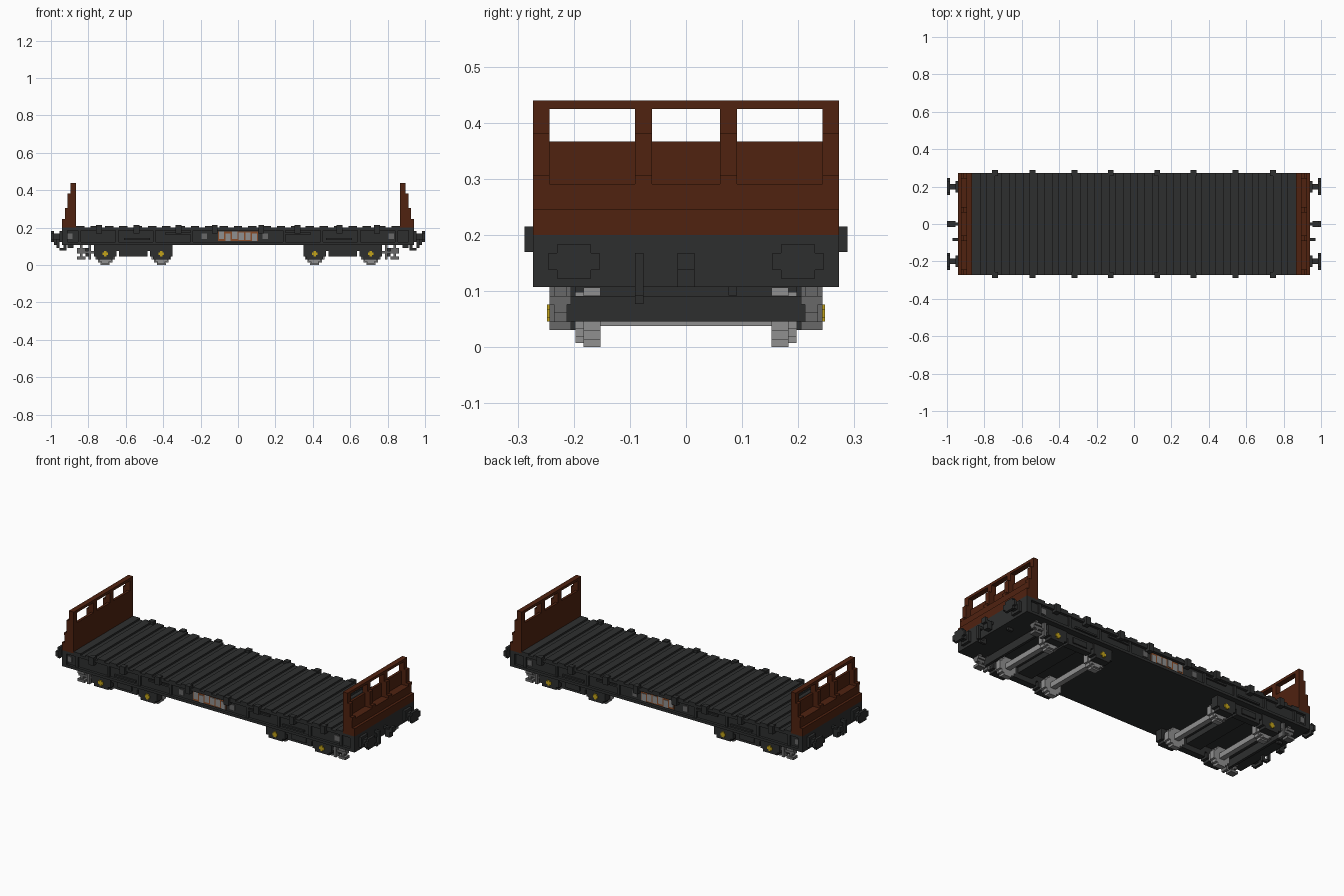
import bpy, bmesh
from mathutils import Vector

if "Cube" in bpy.data.objects:
    bpy.data.objects.remove(bpy.data.objects["Cube"])


def material(name, red, green, blue):
    mat = bpy.data.materials.new(name)
    mat.use_nodes = True
    mat.diffuse_color = (red, green, blue, 1)
    bsdf = mat.node_tree.nodes["Principled BSDF"]
    bsdf.inputs["Base Color"].default_value = mat.diffuse_color
    return mat


CHARCOAL = material("charcoal", 0.027, 0.028, 0.028)
BROWN = material("rust_brown", 0.08, 0.016, 0.005)
STEEL = material("light_steel", 0.28, 0.28, 0.28)
GREY = material("mid_grey", 0.14, 0.14, 0.14)
YELLOW = material("yellow", 0.55, 0.37, 0.01)
RUST = material("orange_rust", 0.25, 0.07, 0.02)

# Shared measures
UNIT = 1 / 66            # size of one block
HALF = UNIT / 2
PLATE = 0.005            # thickness of painted plates
LENGTH = 0.94            # half length of the body
WIDTH = 0.273            # half width of the body
WEB = WIDTH - UNIT       # recessed side face
INNER = 0.865            # inside of the end boards
SILL, DECK, TOP = 0.107, 0.2, 0.44
AXLE = 0.053             # axle height and wheel radius
AXLES = (0.41, 0.71)
WHEEL_IN, WHEEL_OUT, BOGIE = 0.152, 0.197, 0.243


def about(centre, half):
    return centre - half, centre + half


def across(half):
    return about(0, half)


def up(start, size):
    return start, start + size


def part(name, mat, boxes, mirror=""):
    """Join boxes given as (x span, y span, z span), reflected over the mirror axes."""
    bm = bmesh.new()
    for side_x in ((1, -1) if "x" in mirror else (1,)):
        for side_y in ((1, -1) if "y" in mirror else (1,)):
            side = Vector((side_x, side_y, 1))
            for spans in boxes:
                low, high = (Vector(ends) for ends in zip(*spans))
                for v in bmesh.ops.create_cube(bm, size=1)["verts"]:
                    v.co = ((low + high) / 2 + v.co * (high - low)) * side
    bmesh.ops.recalc_face_normals(bm, faces=bm.faces)
    mesh = bpy.data.meshes.new(name)
    bm.to_mesh(mesh)
    bm.free()
    mesh.materials.append(mat)
    bpy.context.collection.objects.link(bpy.data.objects.new(name, mesh))


def spread(first, last, count):
    return [first + (last - first) * i / (count - 1) for i in range(count)]


def stepped_wheel(x, radius, y_span):
    """Round block lying along y, made of three crossed boxes."""
    wide, middle, narrow = radius, radius * 0.75, radius * 0.45
    return [(about(x, a), y_span, about(AXLE, b))
            for a, b in ((wide, narrow), (middle, middle), (narrow, wide))]


# Underframe with recessed side webs, flanges and end beams
part("underframe", CHARCOAL, [(across(LENGTH), across(WEB), (SILL, DECK))])
part("sill_flanges", CHARCOAL, [(across(LENGTH), (WEB, WIDTH), (DECK - UNIT, DECK)),
                                (across(LENGTH), (WEB, WIDTH), up(SILL, UNIT))], "y")
part("headstock", CHARCOAL, [((INNER + 3 * UNIT, LENGTH), across(WIDTH), (SILL, DECK))], "x")
part("sill_ribs", CHARCOAL, [(up(x, UNIT), (WEB, WIDTH - PLATE), (SILL, DECK))
                             for x in spread(0.24, 0.84, 4)], "xy")

# Deck boards
BOARD = 0.0225
part("deck_boards", CHARCOAL, [(about(x, BOARD), across(WIDTH), up(DECK, 0.01))
                               for x in spread(BOARD - INNER, INNER - BOARD, 23)])

# Side stake pockets
part("stake_pockets", CHARCOAL, [(about(x, UNIT), up(WEB, 2 * UNIT), up(DECK - 2 * UNIT, 3 * UNIT))
                                 for x in (0.125, 0.318, 0.543, 0.743)], "xy")

# End boards: stepped base, recessed panel, posts and top rail
LEDGE, PANEL, RAIL = DECK + 6 * UNIT, DECK + 11 * UNIT, TOP - UNIT
part("end_board_base", BROWN, [((INNER, LENGTH), across(WIDTH), up(DECK, 3 * UNIT)),
                               ((INNER, LENGTH - UNIT), across(WIDTH), (DECK, LEDGE))], "x")
part("end_board_panel", BROWN, [(up(INNER, UNIT), across(WIDTH), (LEDGE, PANEL))], "x")
posts = []
for y_span in ((BOGIE, WIDTH), (4 * UNIT, 6 * UNIT)):
    posts += [(up(INNER, 2 * UNIT), y_span, (LEDGE, RAIL)),
              (up(INNER, 3 * UNIT), y_span, (LEDGE, PANEL + UNIT)),
              (up(INNER, 4 * UNIT), y_span, up(LEDGE, UNIT))]
part("end_board_posts", BROWN, posts, "xy")
part("end_board_rail", BROWN, [(up(INNER, 2 * UNIT), across(WIDTH), (RAIL, TOP))], "x")

# Buffers with cross-shaped heads
BUFFER_Y, BUFFER_Z = 0.2, 0.153
HEAD = (1 - UNIT, 1)
part("buffers", CHARCOAL, [
    (up(LENGTH, UNIT), about(BUFFER_Y, 2 * UNIT), about(BUFFER_Z, 2 * UNIT)),
    ((LENGTH, 1), about(BUFFER_Y, UNIT), about(BUFFER_Z, UNIT)),
    (HEAD, about(BUFFER_Y, 3 * UNIT), about(BUFFER_Z, UNIT)),
    (HEAD, about(BUFFER_Y, 2 * UNIT), about(BUFFER_Z, 2 * UNIT))], "xy")

# Draw hook, brake hose and pipe end
part("draw_hook", CHARCOAL, [((LENGTH, 1), across(HALF), about(BUFFER_Z, HALF)),
                             (HEAD, across(UNIT), about(BUFFER_Z, UNIT)),
                             ((1 - 3 * UNIT, 1 - UNIT), across(UNIT), (SILL, BUFFER_Z))], "x")
HOSE_X, HOSE_Z = LENGTH + UNIT, SILL - 2 * UNIT
hose_y = about(-0.083, HALF)
part("brake_hose", CHARCOAL, [
    (up(LENGTH, 2 * UNIT), hose_y, up(BUFFER_Z, UNIT)),
    (up(HOSE_X, UNIT), hose_y, (HOSE_Z + UNIT, BUFFER_Z)),
    (about(LENGTH, UNIT), hose_y, up(HOSE_Z, UNIT)),
    (about(LENGTH - UNIT, HALF), hose_y, (HOSE_Z, SILL))], "x")
part("pipe_end", CHARCOAL, [(about(INNER + 2 * UNIT, UNIT), about(0.083, HALF),
                             (SILL - UNIT, SILL))], "x")

# Wheels, axles, axle boxes and crossed caps
wheels, axles, axle_boxes, caps = [], [], [], []
for x in AXLES:
    wheels += stepped_wheel(x, AXLE, (WHEEL_IN, WHEEL_IN + 2 * UNIT))
    wheels += stepped_wheel(x, AXLE - HALF, (WHEEL_IN, WHEEL_OUT))
    axles.append((about(x, UNIT), across(WHEEL_IN), about(AXLE, UNIT)))
    axle_boxes += [(about(x, 4 * UNIT), (WHEEL_OUT, BOGIE), (3 * UNIT, SILL)),
                   (about(x, 3 * UNIT), (WHEEL_OUT, BOGIE), (2 * UNIT, SILL))]
    cap_y, cap_z = up(BOGIE, PLATE), 4 * UNIT
    caps += [(about(x, UNIT), cap_y, about(cap_z, HALF)),
             (about(x, HALF), cap_y, about(cap_z, UNIT))]
part("wheels", STEEL, wheels, "xy")
part("axles", STEEL, axles, "x")
part("axle_boxes", CHARCOAL, axle_boxes, "xy")
part("axle_caps", YELLOW, caps, "xy")

# Bogie frames, bolsters and end beams
BOGIE_X = sum(AXLES) / 2
part("bogie_side_frames", CHARCOAL, [
    (about(BOGIE_X, 0.2), (WHEEL_OUT, BOGIE - HALF), (5 * UNIT, SILL)),
    (about(BOGIE_X, 5 * UNIT), (WHEEL_OUT, BOGIE - HALF), (3 * UNIT, SILL)),
    (about(BOGIE_X, 3 * UNIT), (WHEEL_OUT, BOGIE), (4 * UNIT, SILL - UNIT))], "xy")
part("bogie_bolsters", CHARCOAL, [(about(BOGIE_X, 3 * UNIT), across(WHEEL_OUT), (5 * UNIT, SILL))], "x")
BEAM_X = 0.8
part("bogie_end_beams", CHARCOAL, [(up(BEAM_X, UNIT), across(0.22), (3 * UNIT, 6 * UNIT))], "x")

# Brake gear beyond the outer wheels
bracket_y = (WHEEL_OUT + HALF, BOGIE)
rod_y = (WHEEL_OUT + UNIT, BOGIE - HALF)
BLOCK_X = BEAM_X + 2.5 * UNIT
part("brake_brackets", GREY, [
    (about(BEAM_X + UNIT, 3 * UNIT), rod_y, up(4 * UNIT, UNIT)),
    (about(BEAM_X - HALF, HALF), bracket_y, (2 * UNIT, SILL)),
    (about(BLOCK_X, HALF), rod_y, (2 * UNIT, SILL)),
    (about(BLOCK_X, 1.5 * UNIT), bracket_y, up(2 * UNIT, UNIT)),
    (about(BLOCK_X, 1.5 * UNIT), bracket_y, up(5 * UNIT, UNIT))], "xy")

# Painted side panel with rusty gaps, and small label plates
MIDDLE = 0.154
patch_y = up(WEB, PLATE)
part("panel_rust_border", RUST, [(across(7 * UNIT), up(WEB, PLATE / 2), about(MIDDLE, 0.026))], "y")
part("panel_patches", STEEL, [(about(x, 0.014), patch_y, about(MIDDLE + shift, 0.021))
                              for x, shift in zip(spread(-0.088, 0.088, 6),
                                                  (PLATE, -PLATE, PLATE, 0, 0, -PLATE))], "y")
part("side_labels", GREY, [(about(x, UNIT), patch_y, about(MIDDLE, UNIT))
                           for x in (-0.9, -0.18, 0.145, 0.82)], "y")
part("side_rails", CHARCOAL, [
    (about(x, 0.07), (WEB, WIDTH - PLATE), about(z, PLATE))
    for x, z in ((0.32, MIDDLE + UNIT), (0.54, MIDDLE - UNIT))], "xy")
